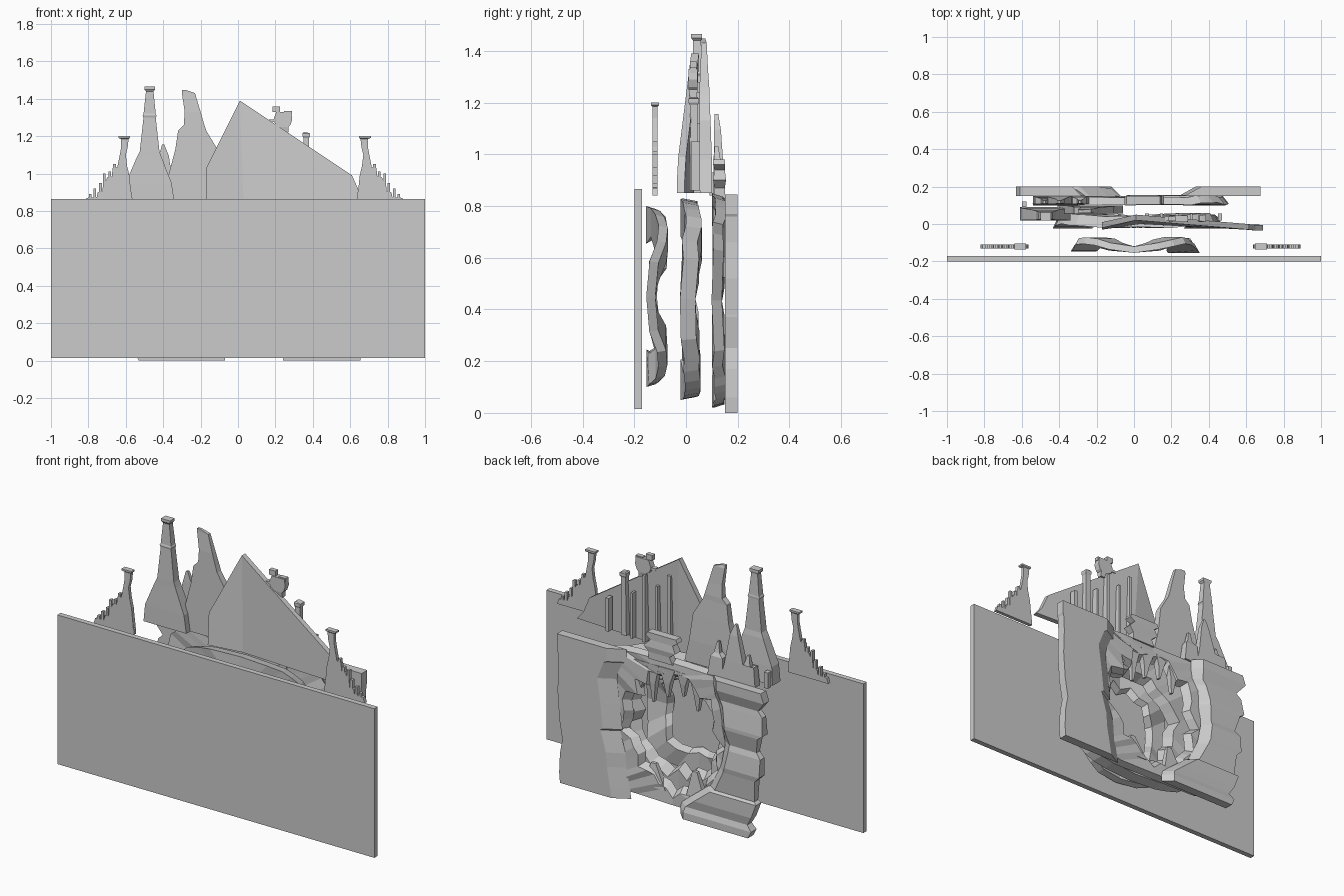
import bpy, math, random
random.seed(4)

def mesh(name, verts, faces):
    me = bpy.data.meshes.new(name)
    me.from_pydata(verts, [], faces)
    me.update()
    ob = bpy.data.objects.new(name, me)
    bpy.context.collection.objects.link(ob)
    # consistent outward normals
    import bmesh
    bm = bmesh.new()
    bm.from_mesh(me)
    bmesh.ops.recalc_face_normals(bm, faces=bm.faces)
    bm.to_mesh(me)
    bm.free()
    return ob

def loft(name, rows, bevel=(0, 0)):
    """Stack of rectangles (z, x_left, x_right, y_front, y_back); bevel widens the front face."""
    v, f = [], []
    for z, a, b, y0, y1 in rows:
        v += [(a - bevel[0], y0, z), (b + bevel[1], y0, z), (b, y1, z), (a, y1, z)]
    for i in range(len(rows) - 1):
        for k in range(4):
            a, b = 4 * i + k, 4 * i + (k + 1) % 4
            f.append((a, b, b + 4, a + 4))
    n = len(v)
    f += [(3, 2, 1, 0), (n - 4, n - 3, n - 2, n - 1)]
    return mesh(name, v, f)

def plate(name, pts, thick):
    """Solid plate from front points (x, y, z)."""
    n = len(pts)
    v = list(pts) + [(x, y + thick, z) for x, y, z in pts]
    f = [tuple(range(n)), tuple(range(2 * n - 1, n - 1, -1))]
    f += [(i, (i + 1) % n, n + (i + 1) % n, n + i) for i in range(n)]
    return mesh(name, v, f)

def box(name, x0, x1, y0, y1, z0, z1):
    return loft(name, [(z0, x0, x1, y0, y1), (z1, x0, x1, y0, y1)])

def cave_ring(name, cx, cz, outer, inner, y, thick, wave, n, jag, square):
    """Faceted rock ring with jagged hole and folded depth."""
    v, f = [], []
    for i in range(n):
        t = 2 * math.pi * i / n
        c, s = math.cos(t), math.sin(t)
        ox = outer[0] * math.copysign(abs(c) ** square, c)
        oz = outer[1] * math.copysign(abs(s) ** square, s)
        k = 1 - random.uniform(0, .05)
        j = 1 + random.uniform(-jag, jag)
        ym = y - wave * math.cos(4 * t) + random.uniform(-.006, .006)
        v += [(cx + ox * k, ym - thick / 2, cz + oz),
              (cx + ox * k * .94, ym + thick / 2, cz + oz * .97),
              (cx + inner[0] * c * j * 1.12, ym + thick / 2, cz + inner[1] * s * j * 1.1),
              (cx + inner[0] * c * j, ym - thick / 2, cz + inner[1] * s * j)]
    for i in range(n):
        for k in range(4):
            a, b = 4 * i, 4 * ((i + 1) % n)
            f.append((a + k, a + (k + 1) % 4, b + (k + 1) % 4, b + k))
    return mesh(name, v, f)

# flat front board
box("front_panel", -1, 1, -.2, -.17, .015, .865)

# three nested cave layers
cave_ring("cave_inner", 0, .45, (.355, .35), (.2, .22), -.11, .035, .025, 24, .12, .7)
cave_ring("cave_middle", .02, .44, (.46, .39), (.25, .26), .02, .06, .008, 32, .13, .55)
cave_ring("cave_outer", -.02, .435, (.53, .415), (.27, .3), .128, .04, .004, 40, .14, .4)

# rear cliffs flanking the opening
loft("cliff_right", [
    (0, .33, .655, .15, .2), (.06, .34, .66, .15, .2), (.17, .36, .655, .15, .2),
    (.25, .365, .64, .15, .2), (.37, .40, .66, .15, .2), (.38, .385, .66, .15, .2),
    (.52, .40, .67, .15, .2), (.66, .42, .665, .15, .2), (.76, .38, .67, .15, .2),
    (.77, .36, .675, .15, .2), (.845, .36, .675, .15, .2)], (.09, 0))
loft("cliff_left", [
    (0, -.53, -.12, .15, .2), (.04, -.55, -.12, .15, .2), (.07, -.52, -.13, .15, .19),
    (.12, -.55, -.19, .15, .2), (.2, -.58, -.29, .15, .2), (.21, -.56, -.31, .15, .185),
    (.33, -.57, -.37, .15, .195), (.36, -.6, -.38, .15, .2), (.46, -.6, -.4, .15, .19),
    (.49, -.57, -.4, .15, .18), (.58, -.59, -.38, .15, .2), (.6, -.62, -.38, .15, .2),
    (.7, -.61, -.36, .15, .185), (.73, -.58, -.34, .15, .18), (.79, -.63, -.33, .15, .2),
    (.845, -.61, -.33, .15, .2)], (0, .05))

# hanging and standing rock spikes at the opening
for i, (x, w, h) in enumerate([(-.17, .05, .16), (-.08, .04, .1), (.02, .05, .13), (.11, .04, .18), (.19, .05, .12)]):
    loft(f"stalactite_{i}", [(.76 - h, x, x + .012, .11, .13), (.78 - h / 2, x - w / 3, x + w / 2, .105, .14),
                             (.8, x - w, x + w, .105, .145)])
for i, (x, w, h) in enumerate([(-.16, .06, .12), (.1, .07, .1)]):
    loft(f"stalagmite_{i}", [(.1, x - w, x + w, .105, .145), (.13 + h, x, x + .03, .11, .13)])

# folded hill with ribs on its back
plate("hill_left", [(-.17, -.03, .85), (.03, .0, .85), (.01, .02, 1.39), (-.17, -.02, 1.03)], .03)
plate("hill_right", [(.03, .0, .85), (.69, -.035, .85), (.65, -.035, .9), (.61, -.03, .99), (.01, .02, 1.39)], .03)
for i, (x, w, z) in enumerate([(.06, .02, 1.28), (.14, .015, 1.2), (.22, .02, 1.24), (.3, .012, 1.12), (.45, .02, 1.05)]):
    box(f"hill_rib_{i}", x, x + w, .02, .055, .86, z)
loft("hill_chimney", [(.86, .345, .38, .015, .045), (1.19, .35, .38, .015, .045),
                      (1.2, .345, .385, .01, .05), (1.215, .345, .385, .01, .05), (1.222, .35, .36, .015, .045)])

# ornament perched on the slope
loft("perch_body", [(1.22, .23, .27, .015, .04), (1.25, .22, .27, .01, .045), (1.26, .2, .28, .01, .045),
                    (1.29, .19, .29, .01, .045), (1.33, .205, .285, .01, .045)])
box("perch_wing", .165, .21, .015, .04, 1.275, 1.29)
box("perch_crest_left", .185, .225, .015, .04, 1.33, 1.36)
box("perch_crest_right", .245, .29, .015, .04, 1.315, 1.335)

# tall tower and leaning spire
loft("tall_tower", [
    (.85, -.61, -.34, .02, .09), (.95, -.6, -.355, .02, .085), (1.09, -.54, -.41, .022, .075),
    (1.12, -.525, -.42, .022, .07), (1.3, -.505, -.44, .025, .065), (1.31, -.51, -.435, .022, .066),
    (1.32, -.505, -.44, .025, .064), (1.44, -.492, -.452, .027, .058), (1.45, -.5, -.443, .02, .062),
    (1.465, -.5, -.443, .02, .062)])
loft("leaning_spire", [
    (.85, -.41, -.06, .055, .1), (.98, -.375, -.09, .055, .1), (1.13, -.335, -.11, .055, .095),
    (1.23, -.32, -.17, .055, .09), (1.26, -.29, -.18, .055, .09), (1.33, -.285, -.2, .055, .085),
    (1.43, -.3, -.23, .06, .08), (1.447, -.3, -.28, .06, .075)])

# small peaks and block on the rear cave rim
for i, (x, w, z) in enumerate([(-.4, .075, 1.155), (-.29, .05, 1.03), (-.48, .06, 1.0)]):
    loft(f"rear_peak_{i}", [(.84, x - w, x + w, .105, .15), (.95, x - w * .8, x + w * .7, .107, .145),
                            (z - .06, x - w * .3, x + w * .4, .108, .135), (z, x - .006, x + .006, .11, .125)])
loft("rear_block", [(.83, -.02, .13, .11, .15), (.87, 0, .13, .11, .15), (.9, -.04, .16, .105, .155),
                    (.94, -.02, .12, .11, .15), (.96, -.05, .15, .105, .15), (.98, -.04, .14, .105, .15)])
box("rear_post", -.6, -.575, .09, .12, .84, .93)

# pair of crooked turrets with stepped flanks, mirrored about x = 0.035
turret = [(.84, -.82, -.565), (.87, -.81, -.565), (.875, -.755, -.57), (.9, -.75, -.57), (.905, -.725, -.572),
          (.96, -.72, -.578), (.965, -.705, -.578), (.98, -.7, -.58), (.985, -.675, -.58), (1.03, -.67, -.59),
          (1.035, -.645, -.592), (1.1, -.632, -.6), (1.14, -.625, -.59), (1.185, -.625, -.585),
          (1.19, -.64, -.578), (1.2, -.64, -.578)]
for side in ("left", "right"):
    rows = [(z, a, b) if side == "left" else (z, .07 - b, .07 - a) for z, a, b in turret]
    loft(f"turret_{side}", [(z, a, b, -.135 if z >= 1.19 else -.13, -.105 if z >= 1.19 else -.11) for z, a, b in rows])
    for i, (x, z) in enumerate([(-.79, .89), (-.765, .92), (-.735, .95), (-.715, 1.0), (-.685, 1.01), (-.66, 1.05)]):
        a = x if side == "left" else .07 - x
        box(f"turret_{side}_pinnacle_{i}", a - .007, a + .007, -.13, -.11, .84, z)
